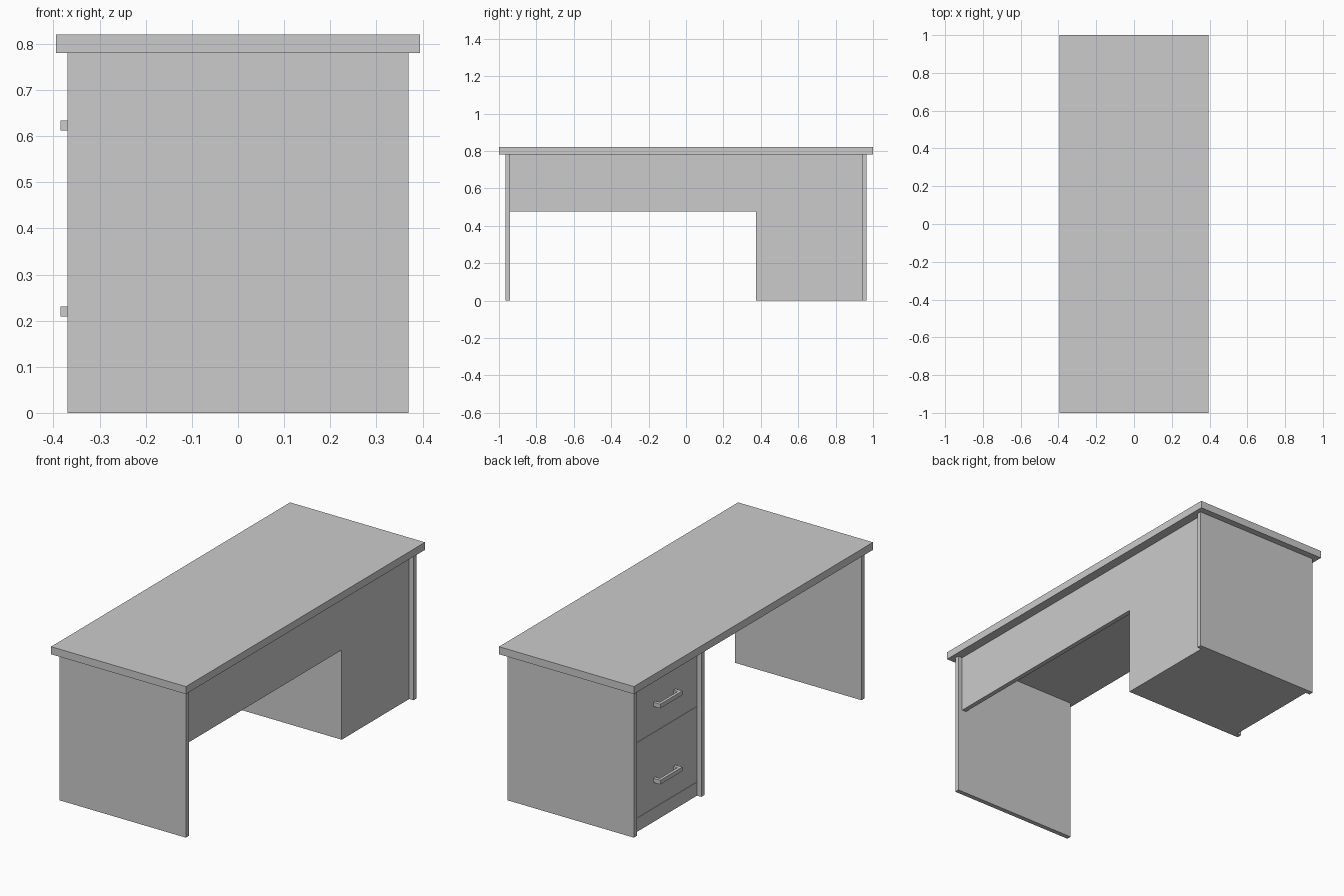
import bpy, bmesh

if "Cube" in bpy.data.objects:
    bpy.data.objects.remove(bpy.data.objects["Cube"])


def prism(name, profile, lo, hi, axis):
    """Extrude a 2D profile along x (profile is y,z) or z (profile is x,y)."""
    def place(p, d):
        return (d, p[0], p[1]) if axis == 'x' else (p[0], p[1], d)
    bm = bmesh.new()
    face = bm.faces.new([bm.verts.new(place(p, lo)) for p in profile])
    ext = bmesh.ops.extrude_face_region(bm, geom=[face])
    verts = [g for g in ext['geom'] if isinstance(g, bmesh.types.BMVert)]
    shift = (hi - lo, 0, 0) if axis == 'x' else (0, 0, hi - lo)
    bmesh.ops.translate(bm, verts=verts, vec=shift)
    bmesh.ops.recalc_face_normals(bm, faces=bm.faces)
    mesh = bpy.data.meshes.new(name)
    bm.to_mesh(mesh)
    bm.free()
    ob = bpy.data.objects.new(name, mesh)
    bpy.context.collection.objects.link(ob)
    return ob


def box(name, x, y, z):
    rect = [(x[0], y[0]), (x[1], y[0]), (x[1], y[1]), (x[0], y[1])]
    return prism(name, rect, z[0], z[1], 'z')


TOP = 0.78            # underside of the desk top
END = 0.94            # inner face of the end panels
PED = 0.375           # outer face of the pedestal's inner side
FACE = -0.345         # drawer front plane

# Desk top
box("desk_top", (-0.395, 0.395), (-1, 1), (TOP, 0.82))

# End panels
box("end_panel_open", (-0.37, 0.37), (-END - 0.025, -END), (0, TOP))
box("end_panel_pedestal", (-0.37, 0.37), (END, END + 0.025), (0, TOP))

# L-shaped panel: modesty strip plus pedestal back
prism("modesty_panel",
      [(-END, 0.475), (PED, 0.475), (PED, 0), (END, 0), (END, TOP), (-END, TOP)],
      0.32, 0.345, 'x')

# Pedestal side, carcass and plinth
box("pedestal_side", (-0.37, 0.32), (PED, PED + 0.025), (0, TOP))
box("pedestal_carcass", (FACE + 0.02, 0.32), (PED + 0.025, END), (0, TOP))
box("plinth", (FACE, FACE + 0.02), (PED + 0.025, END), (0, 0.072))

# Drawer fronts with U-shaped handles
for label, z0, z1, hz in (("lower", 0.074, 0.472, 0.22), ("upper", 0.474, TOP, 0.623)):
    box(label + "_drawer_front", (FACE, FACE + 0.02), (PED + 0.025, END), (z0, z1))
    a, b, t = 0.58, 0.765, 0.018
    out, back = -0.385, -0.37
    prism(label + "_handle",
          [(FACE, a), (out, a), (out, b), (FACE, b),
           (FACE, b - t), (back, b - t), (back, a + t), (FACE, a + t)],
          hz - 0.011, hz + 0.011, 'z')
